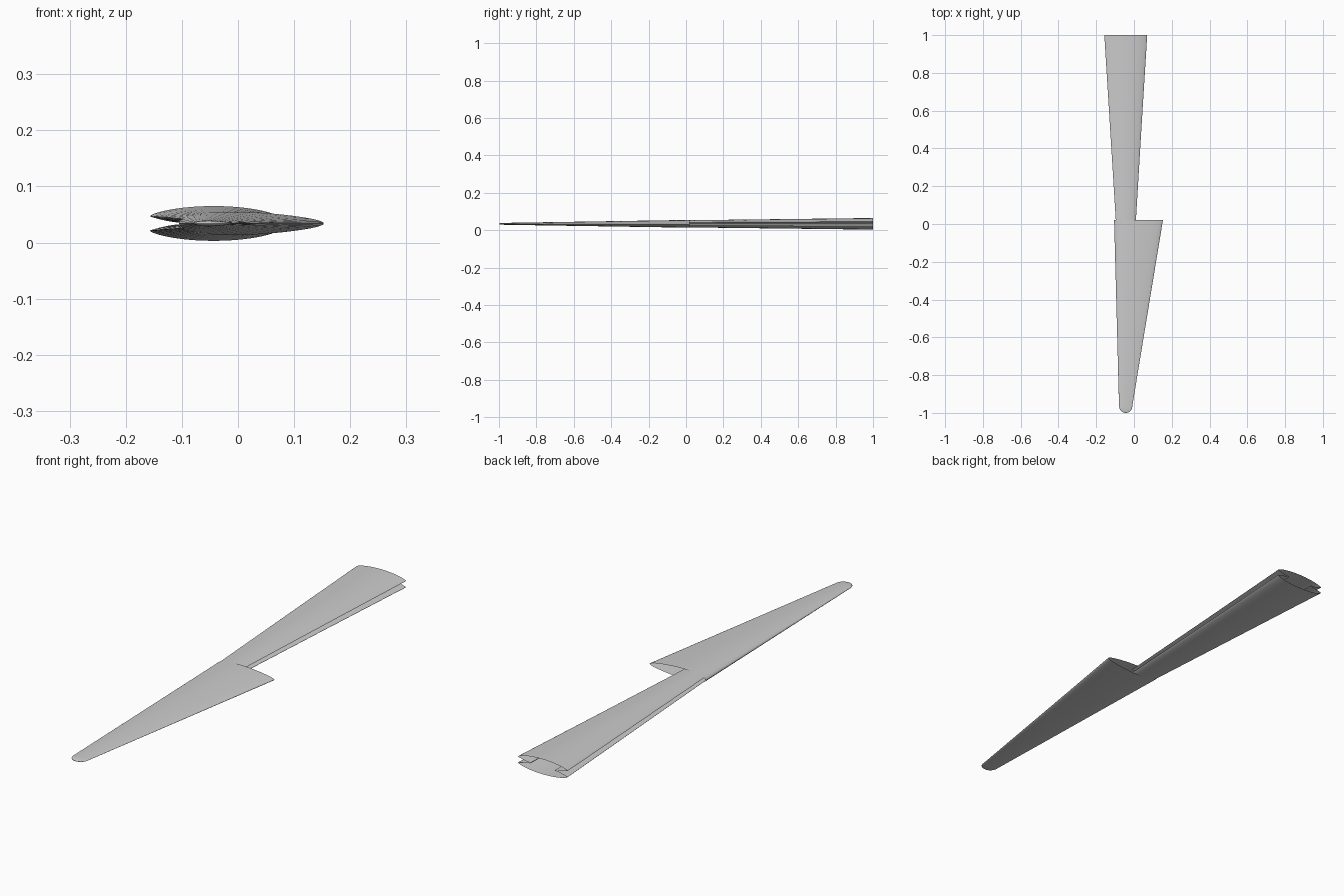
import bpy, math

cube = bpy.data.objects.get("Cube")
if cube:
    bpy.data.objects.remove(cube, do_unlink=True)

grey = bpy.data.materials.new("light grey")
grey.use_nodes = True
colour = (0.6, 0.6, 0.6, 1)
grey.diffuse_color = colour
grey.node_tree.nodes["Principled BSDF"].inputs["Base Color"].default_value = colour
MID_Z = 0.034


def loft(name, profile, stations, close_end=False):
    """Skin a unit profile through stations of (y, x_min, x_max, half_height)."""
    n = len(profile)
    verts, faces = [], []
    for y, x0, x1, h in stations:
        mid, half = (x0 + x1) / 2, (x1 - x0) / 2
        verts += [(mid + half * u, y, MID_Z + h * v) for u, v in profile]
    for s in range(len(stations) - 1):
        for i in range(n):
            j = (i + 1) % n
            faces.append((s * n + i, s * n + j, (s + 1) * n + j, (s + 1) * n + i))
    if close_end:
        last = (len(stations) - 1) * n
        faces.append(tuple(range(last, last + n)))
    mesh = bpy.data.meshes.new(name)
    mesh.from_pydata(verts, [], faces)
    mesh.materials.append(grey)
    obj = bpy.data.objects.new(name, mesh)
    bpy.context.collection.objects.link(obj)
    bpy.ops.object.select_all(action="DESELECT")
    obj.select_set(True)
    bpy.context.view_layer.objects.active = obj
    # Consistent outward normals
    bpy.ops.object.mode_set(mode="EDIT")
    bpy.ops.mesh.select_all(action="SELECT")
    bpy.ops.mesh.normals_make_consistent(inside=False)
    bpy.ops.object.mode_set(mode="OBJECT")
    bpy.ops.object.shade_smooth_by_angle(angle=math.radians(40))
    return obj


# Handle section: hollow, with a groove running down each side
CUSP = 0.5
groove = [(CUSP + (1 - CUSP) * t / 8, 0.04 + 0.36 * (t / 8) ** 1.6) for t in range(9)]
crown = []
for t in range(1, 24):
    a = math.pi * t / 24
    crown.append((math.cos(a), 0.42 + 0.58 * math.sin(a) ** 1.4))
upper = groove + crown + [(-u, v) for u, v in reversed(groove)]
handle_profile = upper + [(u, -v) for u, v in reversed(upper)]
loft("handle", handle_profile,
     [(0.0, -0.095, 0.009, 0.019), (0.5, -0.126, 0.039, 0.025), (1.0, -0.157, 0.07, 0.031)])

# Blade section: blunt on the spine, thin on the cutting edge
blade_profile = []
for t in range(40):
    a = 2 * math.pi * t / 40
    u = math.cos(a)
    blade_profile.append((u, math.sin(a) * (1 - 0.3 * u)))

# Straight taper, then a rounded tip
TIP_Y, TIP_MID, TIP_R = -0.965, -0.044, 0.035
stations = []
for k in range(9):
    t = k / 8
    stations.append((0.02 + (TIP_Y - 0.02) * t,
                     -0.105 + (TIP_MID - TIP_R + 0.105) * t,
                     0.153 + (TIP_MID + TIP_R - 0.153) * t,
                     0.02 - 0.015 * t))
for k in range(1, 9):
    a = math.radians(88) * k / 8
    r = TIP_R * math.cos(a)
    stations.append((TIP_Y - 0.035 * math.sin(a), TIP_MID - r, TIP_MID + r,
                     0.005 * math.cos(a)))
loft("blade", blade_profile, stations, close_end=True)
